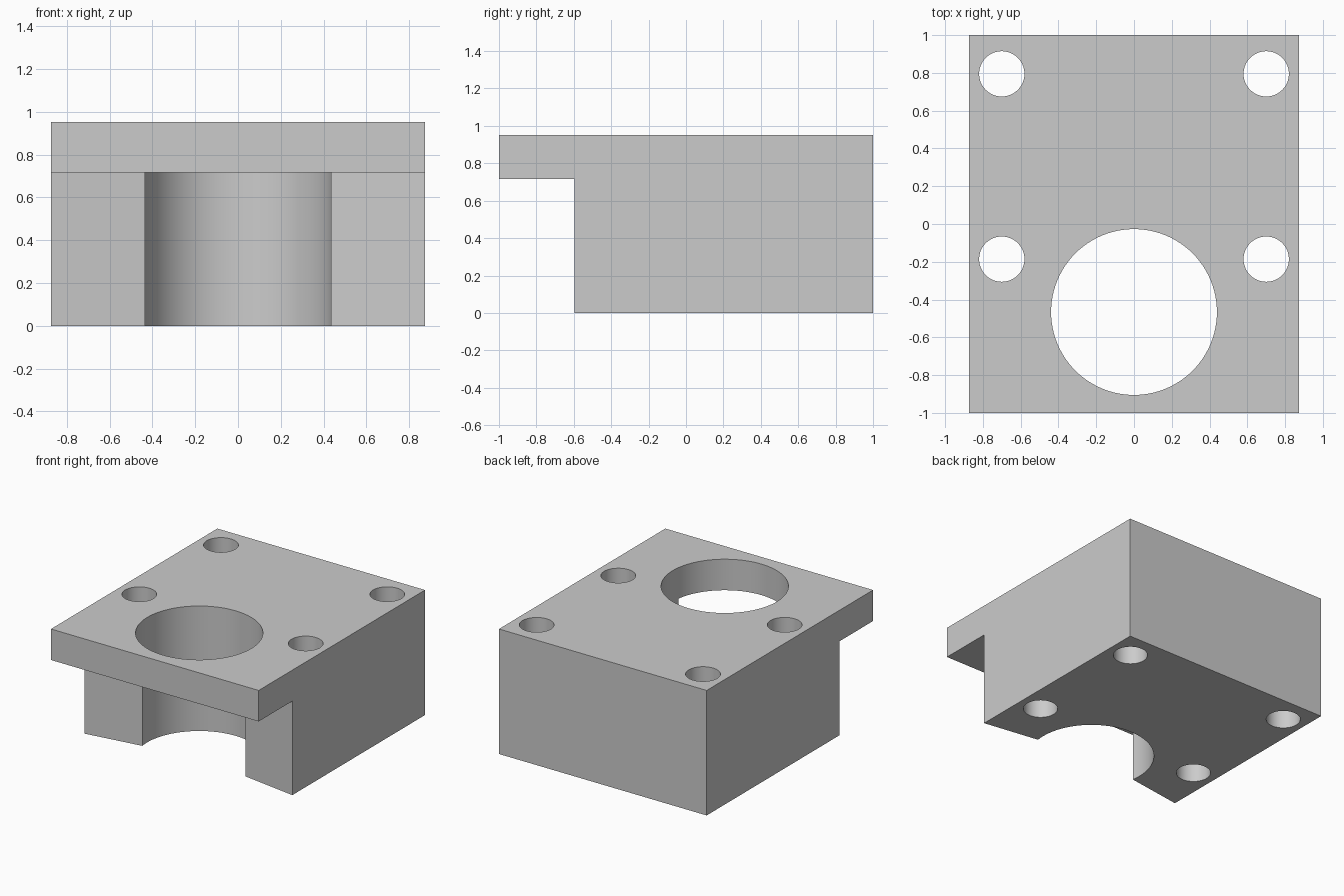
import bpy
import bmesh
import math

default = bpy.data.objects.get("Cube")
if default:
    bpy.data.objects.remove(default, do_unlink=True)

HALF_X, HALF_Y, HEIGHT = 0.874, 1.0, 0.951
PLATE_Z = 0.715            # underside of the overhanging plate
STEP_Y = -0.595            # outer front edge of the lower body
BORE_Y, BORE_R = -0.466, 0.439
BOLT_X, BOLT_R = 0.70, 0.12

grey = bpy.data.materials.new("light grey")
grey.use_nodes = True
grey.diffuse_color = (0.6, 0.6, 0.6, 1)
grey.node_tree.nodes["Principled BSDF"].inputs["Base Color"].default_value = (0.6, 0.6, 0.6, 1)


def prism(name, outline, z0, z1):
    """Extrude a flat outline from z0 to z1."""
    bm = bmesh.new()
    face = bm.faces.new([bm.verts.new((x, y, z0)) for x, y in outline])
    top = bmesh.ops.extrude_face_region(bm, geom=[face])["geom"]
    verts = [v for v in top if isinstance(v, bmesh.types.BMVert)]
    bmesh.ops.translate(bm, verts=verts, vec=(0, 0, z1 - z0))
    bmesh.ops.recalc_face_normals(bm, faces=bm.faces)
    mesh = bpy.data.meshes.new(name)
    bm.to_mesh(mesh)
    bm.free()
    mesh.materials.append(grey)
    obj = bpy.data.objects.new(name, mesh)
    bpy.context.collection.objects.link(obj)
    return obj


def circle(cx, cy, r, sides):
    return [(cx + r * math.cos(math.tau * i / sides),
             cy + r * math.sin(math.tau * i / sides)) for i in range(sides)]


# Solid block
block = prism("mounting_block", [(-HALF_X, -HALF_Y), (HALF_X, -HALF_Y),
                                 (HALF_X, HALF_Y), (-HALF_X, HALF_Y)], 0, HEIGHT)

# Front undercut: its back is a shallow V running in to the bore centre
slope = (BORE_Y - STEP_Y) / HALF_X
side = HALF_X + 0.1
side_y = STEP_Y - 0.1 * slope
cutters = [prism("undercut_cutter", [(-side, -1.2), (side, -1.2), (side, side_y),
                                     (0, BORE_Y), (-side, side_y)], -0.1, PLATE_Z)]

# Large bore and four bolt holes, all right through
cutters.append(prism("bore_cutter", circle(0, BORE_Y, BORE_R, 96), -0.2, 1.2))
for x in (-BOLT_X, BOLT_X):
    for y in (-0.186, 0.795):
        cutters.append(prism("bolt_hole_cutter", circle(x, y, BOLT_R, 48), -0.2, 1.2))

bpy.ops.object.select_all(action="DESELECT")
bpy.context.view_layer.objects.active = block
block.select_set(True)
for cutter in cutters:
    cutter.hide_render = True
    mod = block.modifiers.new("cut", "BOOLEAN")
    mod.operation = "DIFFERENCE"
    mod.solver = "EXACT"
    mod.object = cutter
    bpy.ops.object.modifier_apply(modifier=mod.name)
    bpy.data.objects.remove(cutter, do_unlink=True)

# Smooth hole walls, sharp machined edges
bpy.ops.object.shade_smooth_by_angle(angle=math.radians(30))
